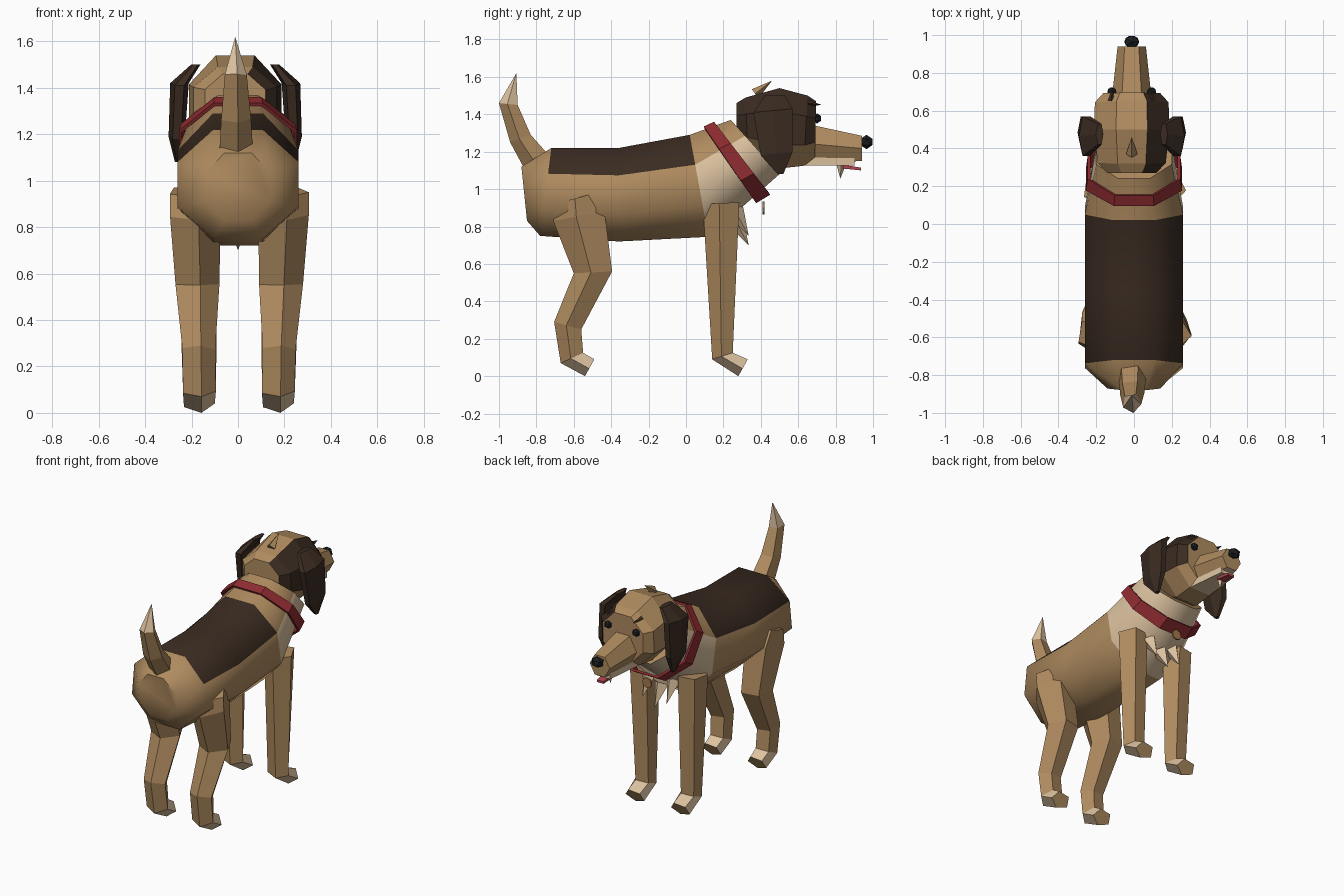
import bpy, bmesh, math
from mathutils import Vector, Matrix

if "Cube" in bpy.data.objects:
    bpy.data.objects.remove(bpy.data.objects["Cube"])


def material(name, rgb):
    m = bpy.data.materials.new(name)
    m.diffuse_color = (*rgb, 1)
    m.use_nodes = True
    m.node_tree.nodes["Principled BSDF"].inputs["Base Color"].default_value = m.diffuse_color
    return m


TAN = material("tan fur", (0.43, 0.26, 0.115))
CREAM = material("cream fur", (0.72, 0.54, 0.35))
DARK = material("dark brown fur", (0.042, 0.024, 0.015))
RED = material("red collar", (0.27, 0.025, 0.03))
BLACK = material("black", (0.012, 0.015, 0.017))
PINK = material("pink tongue", (0.45, 0.06, 0.08))
BRASS = material("brass tag", (0.36, 0.19, 0.07))
HX = -0.012  # slight sideways offset of head and tail


def finish(name, bm, mats):
    bmesh.ops.recalc_face_normals(bm, faces=bm.faces[:])
    me = bpy.data.meshes.new(name)
    bm.to_mesh(me)
    bm.free()
    for m in mats:
        me.materials.append(m)
    ob = bpy.data.objects.new(name, me)
    bpy.context.collection.objects.link(ob)
    return ob


def loft(name, rings, n, phase, mats, rule=lambda seg, k: 0, caps=True):
    """Each ring: (ya, za, yb, zb, half width, x centre); a and b are its two extremes."""
    bm = bmesh.new()
    ang = [math.radians(phase + 360 * k / n) for k in range(n)]
    cs, ss = [math.cos(a) for a in ang], [math.sin(a) for a in ang]
    cmax, lo, hi = max(map(abs, cs)), min(ss), max(ss)
    loops = []
    for ya, za, yb, zb, w, xc in rings:
        a, b = Vector((xc, ya, za)), Vector((xc, yb, zb))
        loops.append([bm.verts.new(a.lerp(b, (s - lo) / (hi - lo)) + Vector((w * c / cmax, 0, 0)))
                      for c, s in zip(cs, ss)])
    for seg, (p, q) in enumerate(zip(loops, loops[1:])):
        for k in range(n):
            j = (k + 1) % n
            bm.faces.new((p[k], p[j], q[j], q[k])).material_index = rule(seg, k)
    if caps:
        bm.faces.new(loops[0])
        bm.faces.new(loops[-1])
    bmesh.ops.remove_doubles(bm, verts=bm.verts[:], dist=0.0005)
    return finish(name, bm, mats)


def spike(name, base, tip, r, mat):
    bm = bmesh.new()
    base, tip = Vector(base), Vector(tip)
    d = tip - base
    mx = Matrix.Translation((base + tip) / 2) @ d.to_track_quat('Z', 'Y').to_matrix().to_4x4()
    bmesh.ops.create_cone(bm, cap_ends=True, segments=4, radius1=r, radius2=0,
                          depth=d.length, matrix=mx)
    return finish(name, bm, [mat])


def ball(name, loc, size, mat):
    bm = bmesh.new()
    mx = Matrix.Translation(loc) @ Matrix.Diagonal((*size, 1))
    bmesh.ops.create_icosphere(bm, subdivisions=1, radius=1, matrix=mx)
    return finish(name, bm, [mat])


# Body and neck: dark saddle on the upper faces, cream chest
def body_rule(seg, k):
    upper = k in (0, 1, 2)
    if seg in (1, 2):
        return 1 if upper else 0
    return 2 if seg == 3 and not upper else 0


body = loft("body", [(-0.85, 0.83, -0.88, 1.12, 0.14, 0), (-0.78, 0.75, -0.72, 1.22, 0.26, 0),
                     (-0.36, 0.72, -0.36, 1.22, 0.26, 0), (0.12, 0.745, 0.02, 1.29, 0.26, 0),
                     (0.5, 1.08, 0.24, 1.37, 0.2, 0)],
            8, 22.5, [TAN, DARK, CREAM], body_rule)
bpy.context.view_layer.objects.active = body
body.select_set(True)
bpy.ops.object.shade_smooth_by_angle(angle=math.radians(48))
body.select_set(False)

# Collar and tag
collar = loft("collar", [(0.375, 0.925, 0.095, 1.335, 0.255, 0), (0.45, 0.97, 0.15, 1.36, 0.245, 0)],
              8, 22.5, [RED], caps=False)
mod = collar.modifiers.new("thickness", 'SOLIDIFY')
mod.thickness = 0.015
bm = bmesh.new()
bmesh.ops.create_cone(bm, cap_ends=True, segments=8, radius1=0.035, radius2=0.035, depth=0.01,
                      matrix=Matrix.Translation((0, 0.415, 0.9)) @ Matrix.Rotation(math.pi / 2, 4, 'X'))
finish("collar_tag", bm, [BRASS])

# Chest fur tufts
for x, z in ((-0.09, 0.75), (0, 0.70), (0.09, 0.75)):
    spike("chest_tuft", (x, 0.26, z + 0.14), (x, 0.335, z), 0.05, CREAM)

# Head: dark patch on one side
loft("skull", [(0.27, 1.23, 0.27, 1.46, 0.13, HX), (0.33, 1.19, 0.32, 1.49, 0.18, HX),
               (0.5, 1.11, 0.5, 1.54, 0.2, HX), (0.63, 1.125, 0.65, 1.50, 0.195, HX),
               (0.69, 1.16, 0.695, 1.47, 0.15, HX)],
     8, 22.5, [TAN, DARK], lambda seg, k: 1 if k in (0, 7) else 0)
loft("muzzle", [(0.64, 1.14, 0.64, 1.35, 0.108, HX), (0.94, 1.15, 0.94, 1.285, 0.075, HX)],
     6, 0, [TAN, CREAM], lambda seg, k: 1 if k == 4 else 0)
loft("lower_jaw", [(0.62, 1.125, 0.62, 1.17, 0.08, HX), (0.9, 1.125, 0.9, 1.165, 0.05, HX)],
     4, 45, [CREAM])
loft("tongue", [(0.84, 1.11, 0.84, 1.13, 0.03, HX), (0.935, 1.1, 0.935, 1.115, 0.025, HX)],
     4, 45, [PINK])
ball("nose", (HX, 0.965, 1.252), (0.044, 0.037, 0.038), BLACK)
spike("chin_tuft", (HX, 0.83, 1.14), (HX, 0.825, 1.055), 0.028, CREAM)
spike("crown_tuft", (HX, 0.37, 1.51), (HX, 0.46, 1.58), 0.03, TAN)

# Eyes, brows and hanging ears
for s in (-1, 1):
    ball("eye", (HX + s * 0.105, 0.7, 1.378), (0.027, 0.027, 0.027), BLACK)
    spike("brow", (HX + s * 0.11, 0.65, 1.46), (HX + s * 0.1, 0.725, 1.45), 0.018, DARK)
    loft("ear", [(0.42, 1.5, 0.53, 1.5, 0.02, HX + s * 0.17), (0.36, 1.41, 0.57, 1.43, 0.04, HX + s * 0.24),
                 (0.4, 1.18, 0.57, 1.2, 0.035, HX + s * 0.252), (0.49, 1.08, 0.52, 1.08, 0.015, HX + s * 0.245)],
         6, 0, [DARK])

# Tail with cream tip
loft("tail", [(-0.87, 1.12, -0.75, 1.2, 0.075, HX), (-0.94, 1.25, -0.83, 1.29, 0.068, HX),
              (-1.0, 1.46, -0.9, 1.45, 0.05, HX), (-0.907, 1.62, -0.907, 1.62, 0, HX)],
     5, -8, [TAN, CREAM], lambda seg, k: 1 if seg == 2 else 0)

# Legs with cream paws
for s in (-1, 1):
    loft("front_leg", [(0.09, 0.92, 0.285, 0.93, 0.095, s * 0.18), (0.14, 0.09, 0.25, 0.125, 0.075, s * 0.17),
                       (0.28, 0.0, 0.33, 0.09, 0.07, s * 0.17)],
         5, -8, [TAN, CREAM], lambda seg, k: 1 if seg == 1 else 0)
    loft("hind_leg", [(-0.67, 0.93, -0.5, 0.975, 0.105, s * 0.2), (-0.71, 0.83, -0.435, 0.88, 0.115, s * 0.19),
                      (-0.6, 0.55, -0.395, 0.56, 0.1, s * 0.18), (-0.705, 0.29, -0.56, 0.25, 0.075, s * 0.173),
                      (-0.67, 0.07, -0.55, 0.125, 0.075, s * 0.17), (-0.54, 0.0, -0.49, 0.09, 0.07, s * 0.17)],
         5, -8, [TAN, CREAM], lambda seg, k: 1 if seg == 4 else 0)
